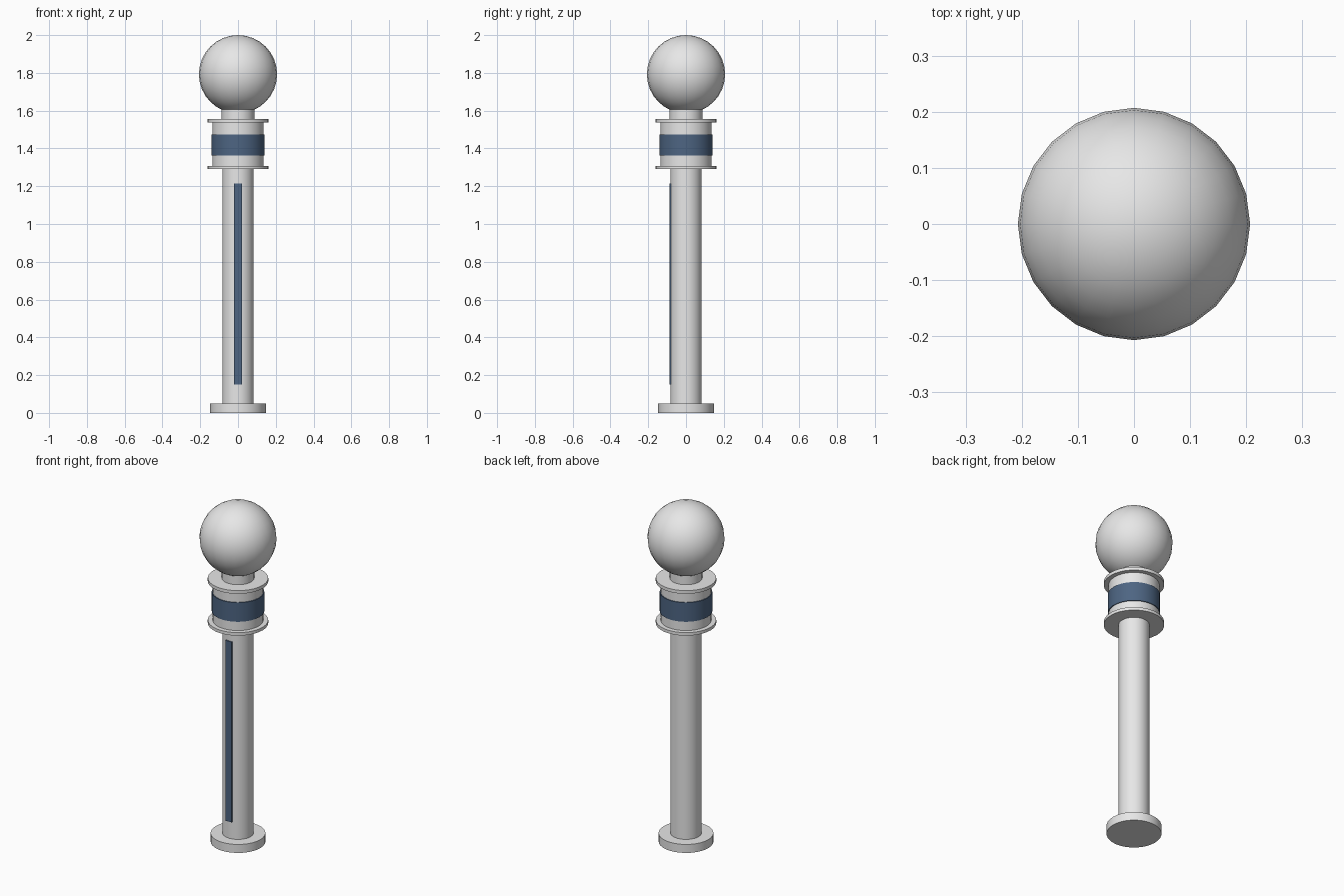
import bpy
from math import radians

default = bpy.data.objects.get("Cube")
if default:
    bpy.data.objects.remove(default, do_unlink=True)


def material(name, color):
    mat = bpy.data.materials.new(name)
    mat.use_nodes = True
    mat.diffuse_color = color
    mat.node_tree.nodes["Principled BSDF"].inputs["Base Color"].default_value = color
    return mat


grey = material("light grey", (0.8, 0.8, 0.8, 1))
blue = material("slate blue", (0.075, 0.13, 0.225, 1))


def finish(name, mat, smooth=True):
    obj = bpy.context.object
    obj.name = name
    obj.data.materials.append(mat)
    if smooth:
        bpy.ops.object.shade_smooth_by_angle(angle=radians(35))
    return obj


def disc(name, radius, bottom, top, mat=grey):
    bpy.ops.mesh.primitive_cylinder_add(
        vertices=32, radius=radius, depth=top - bottom,
        location=(0, 0, (bottom + top) / 2))
    return finish(name, mat)


# Base and post
disc("base_plate", 0.147, 0, 0.05)
disc("post", 0.083, 0.05, 1.29)

# Collar: two flanges around a drum with a painted band
disc("lower_flange", 0.162, 1.29, 1.308)
disc("collar_drum", 0.136, 1.308, 1.537)
disc("collar_band", 0.141, 1.362, 1.475, blue)
disc("upper_flange", 0.162, 1.537, 1.556)

# Neck and ball finial
disc("neck", 0.087, 1.556, 1.615)
bpy.ops.mesh.primitive_uv_sphere_add(
    segments=24, ring_count=16, radius=0.207, location=(0, 0, 1.793))
finish("ball_finial", grey)

# Narrow strip on the front of the post
bpy.ops.mesh.primitive_cube_add(size=1, location=(0, -0.084, 0.683))
bpy.context.object.scale = (0.042, 0.009, 1.065)
finish("front_strip", blue, smooth=False)
